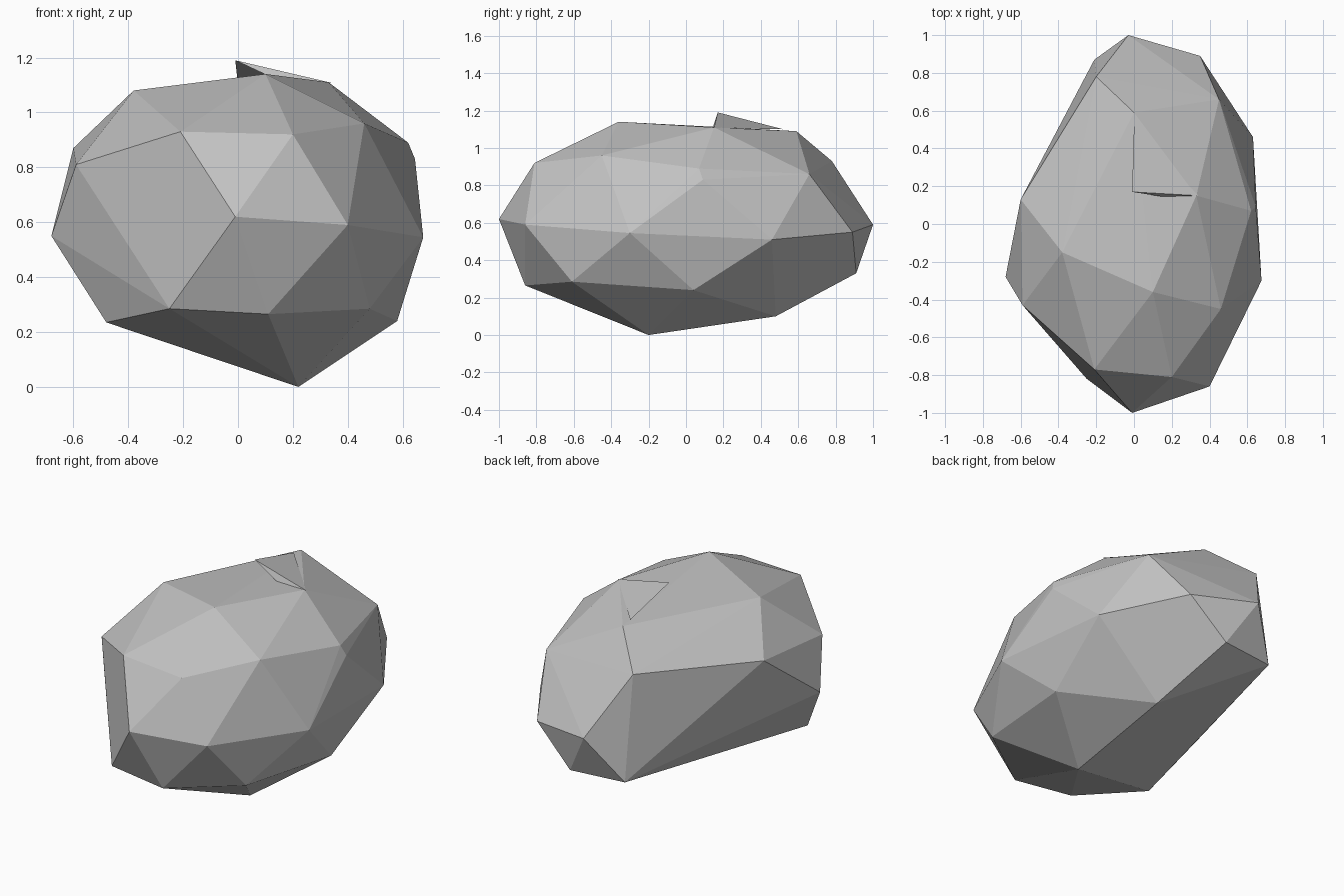
import bpy
import bmesh

if "Cube" in bpy.data.objects:
    bpy.data.objects.remove(bpy.data.objects["Cube"])

stone = bpy.data.materials.new("stone grey")
stone.diffuse_color = (0.54, 0.54, 0.54, 1)
stone.use_nodes = True
stone.node_tree.nodes["Principled BSDF"].inputs["Base Color"].default_value = stone.diffuse_color


def add_object(name, bm):
    mesh = bpy.data.meshes.new(name)
    bm.to_mesh(mesh)
    bm.free()
    mesh.materials.append(stone)
    obj = bpy.data.objects.new(name, mesh)
    bpy.context.collection.objects.link(obj)
    return obj


def hull(name, points):
    """Faceted convex stone wrapped around a few corner points."""
    bm = bmesh.new()
    for p in points:
        bm.verts.new(p)
    bmesh.ops.convex_hull(bm, input=bm.verts[:])
    loose = [v for v in bm.verts if not v.link_faces]
    bmesh.ops.delete(bm, geom=loose, context='VERTS')
    bmesh.ops.recalc_face_normals(bm, faces=bm.faces[:])
    return add_object(name, bm)


# Corner points grouped by side of the boulder
front = [(-0.01, -1.0, 0.62), (0.40, -0.86, 0.59), (0.20, -0.81, 0.92),
         (-0.21, -0.77, 0.93), (0.11, -0.86, 0.265), (-0.25, -0.82, 0.285)]
left = [(-0.68, -0.28, 0.55), (-0.59, -0.43, 0.81), (-0.60, 0.13, 0.87),
        (-0.48, -0.45, 0.235)]
top = [(-0.38, -0.15, 1.08), (0.10, -0.36, 1.14), (0.33, 0.15, 1.11),
       (0.0, 0.59, 1.09), (0.46, -0.45, 0.96)]
right = [(0.62, 0.07, 0.89), (0.645, 0.09, 0.83), (0.675, -0.30, 0.545),
         (0.58, 0.04, 0.24), (0.63, 0.46, 0.51), (0.48, -0.61, 0.285)]
back = [(-0.03, 1.0, 0.59), (0.35, 0.89, 0.55), (-0.20, 0.78, 0.93),
        (-0.21, 0.87, 0.33), (0.45, 0.66, 0.86), (0.12, 0.91, 0.33)]
bottom = [(0.22, -0.20, 0.0), (0.24, 0.48, 0.10)]
hull("boulder", front + left + top + right + back + bottom)

# Raised flake on the top: a tilted sheet with a small front face
bm = bmesh.new()
tip, rear, side, foot = [bm.verts.new(p) for p in (
    (-0.01, 0.17, 1.19), (0.0, 0.52, 1.10), (0.34, 0.15, 1.108),
    (0.15, 0.145, 1.115))]
bm.faces.new((tip, side, rear))
bm.faces.new((tip, foot, side))
add_object("top_flake", bm)
